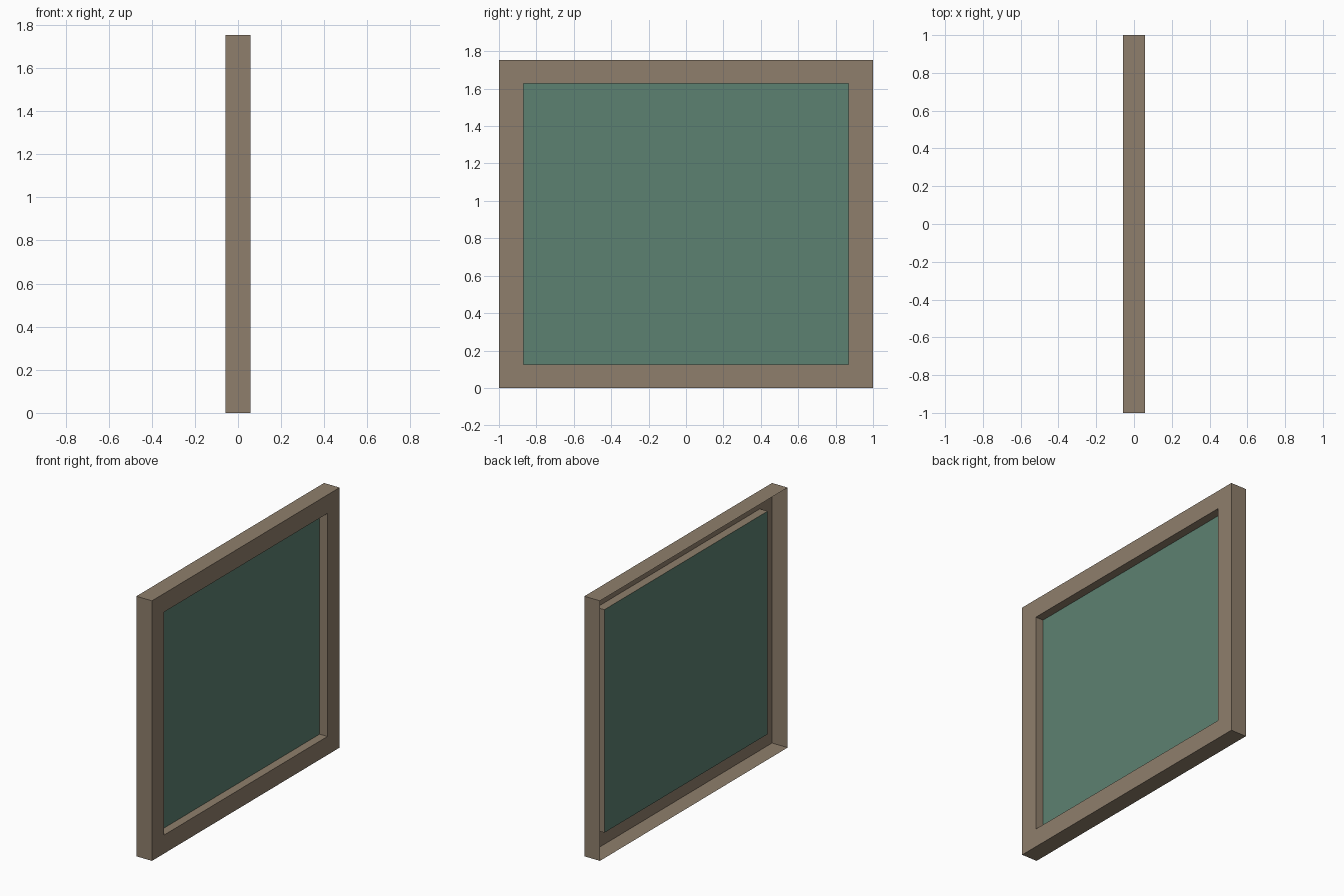
import bpy, bmesh

if "Cube" in bpy.data.objects:
    bpy.data.objects.remove(bpy.data.objects["Cube"])

DEPTH = 0.058          # half thickness of the frame
HEIGHT = 1.754


def material(name, rgb):
    m = bpy.data.materials.new(name)
    m.diffuse_color = (*rgb, 1)
    m.use_nodes = True
    m.node_tree.nodes["Principled BSDF"].inputs["Base Color"].default_value = m.diffuse_color
    return m


def rect(bm, x, inset_y, inset_z):
    """Rectangle of vertices in the plane x, counter-clockwise seen from +x."""
    y, z0, z1 = 1 - inset_y, inset_z, HEIGHT - inset_z
    return [bm.verts.new((x, *p)) for p in ((-y, z0), (y, z0), (y, z1), (-y, z1))]


def finish(bm, name, mat):
    mesh = bpy.data.meshes.new(name)
    bm.to_mesh(mesh)
    bm.free()
    mesh.materials.append(mat)
    obj = bpy.data.objects.new(name, mesh)
    bpy.context.collection.objects.link(obj)


wood = material("brown frame", (0.275, 0.212, 0.150))
glass = material("green pane", (0.108, 0.219, 0.165))

# Frame: open-backed shell of outer walls, face border and inner reveal
bm = bmesh.new()
loops = [rect(bm, -DEPTH, 0, 0), rect(bm, DEPTH, 0, 0),
         rect(bm, DEPTH, 0.13, 0.125), rect(bm, 0, 0.13, 0.125)]
for a, b in zip(loops, loops[1:]):
    for i in range(4):
        j = (i + 1) % 4
        bm.faces.new((a[i], a[j], b[j], b[i]))
finish(bm, "window_frame", wood)

# Pane closing the inner end of the reveal
bm = bmesh.new()
bm.faces.new(rect(bm, 0, 0.13, 0.125))
finish(bm, "window_pane", glass)
